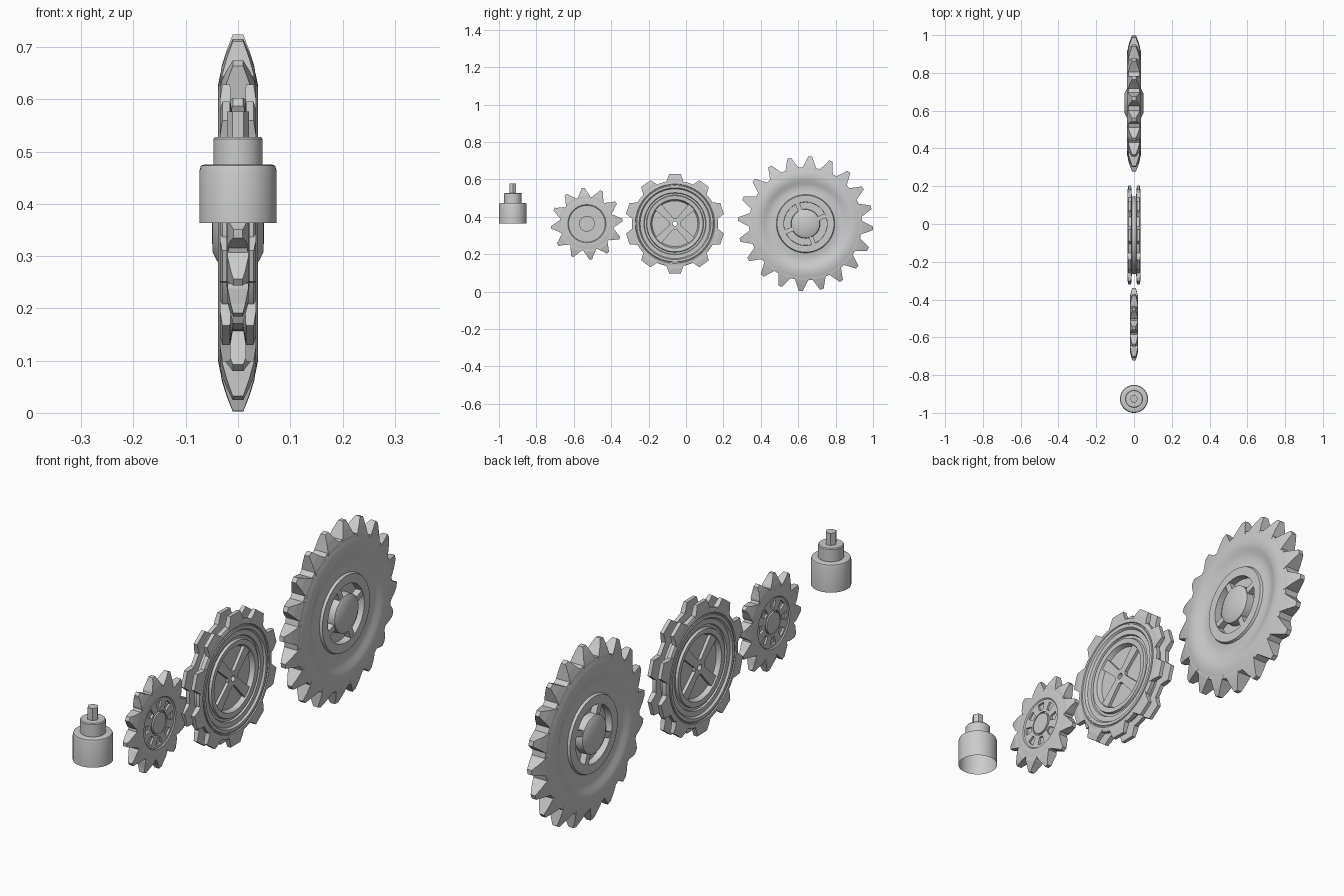
import bpy, bmesh, math
from math import sin, cos, pi, radians

if "Cube" in bpy.data.objects:
    bpy.data.objects.remove(bpy.data.objects["Cube"])

ZC = 0.363


def finish(name, bm, loc, smooth=True):
    bmesh.ops.recalc_face_normals(bm, faces=bm.faces)
    me = bpy.data.meshes.new(name)
    bm.to_mesh(me)
    bm.free()
    ob = bpy.data.objects.new(name, me)
    bpy.context.collection.objects.link(ob)
    ob.location = loc
    if smooth:
        bpy.context.view_layer.objects.active = ob
        ob.select_set(True)
        bpy.ops.object.shade_smooth_by_angle(angle=radians(30))
        ob.select_set(False)
    return ob


def lathe(name, prof, loc, seg=64, axis='X', smooth=True):
    """Spin (radius, height) points around the X or Z axis."""
    bm = bmesh.new()
    rings = []
    for r, h in prof:
        ring = []
        for i in range(1 if r == 0 else seg):
            a = 2 * pi * i / seg
            p = (h, r * cos(a), r * sin(a)) if axis == 'X' else (r * cos(a), r * sin(a), h)
            ring.append(bm.verts.new(p))
        rings.append(ring)
    for A, B in zip(rings, rings[1:]):
        for i in range(seg):
            q = [A[i % len(A)], A[(i + 1) % len(A)], B[(i + 1) % len(B)], B[i % len(B)]]
            bm.faces.new(list(dict.fromkeys(q)))
    return finish(name, bm, loc, smooth)


def wheel(name, half, y, seg=64):
    """Wheel body with the same face profile on both sides."""
    mirrored = [(r, -h) for r, h in reversed(half)]
    return lathe(name, half + mirrored, (0, y, ZC), seg)


def radial_blocks(name, y, count, start, sections):
    """Repeated lofted blocks; sections are (radius, half width, x0, x1)."""
    bm = bmesh.new()
    for k in range(count):
        a = radians(start) + 2 * pi * k / count
        c, s = cos(a), sin(a)
        loops = []
        for r, w, x0, x1 in sections:
            loops.append([bm.verts.new((x, r * c - t * s, r * s + t * c))
                          for x, t in ((x0, -w), (x1, -w), (x1, w), (x0, w))])
        for A, B in zip(loops, loops[1:]):
            for i in range(4):
                bm.faces.new((A[i], A[(i + 1) % 4], B[(i + 1) % 4], B[i]))
        bm.faces.new(loops[0])
        bm.faces.new(loops[-1])
    return finish(name, bm, (0, y, ZC), False)


# Stepped shaft cap, open underneath, with hexagonal pin
lathe("shaft_cap", [(.074, ZC), (.074, .463), (.071, .473), (.066, .475), (.047, .475),
                    (.047, .524), (.044, .528), (0, .528)], (0, -.926, 0), 40, 'Z')
lathe("hex_pin", [(.021, .526), (.021, .577), (0, .577)], (0, -.926, 0), 6, 'Z', False)

# Small sprocket
Y = -.53
wheel("small_wheel", [(0, .020), (.042, .020), (.042, .010), (.048, .010), (.048, .018),
                      (.058, .018), (.058, .010), (.088, .010), (.088, .018), (.098, .018),
                      (.102, .022), (.118, .022), (.135, .020), (.145, .018)], Y, 48)
radial_blocks("small_wheel_teeth", Y, 12, 96, [(.132, .036, -.020, .020), (.150, .030, -.020, .020),
                                               (.176, .015, -.014, .014), (.192, .008, -.009, .009)])
radial_blocks("small_wheel_ribs", Y, 8, 22.5, [(.055, .013, -.018, .018), (.090, .018, -.018, .018)])

# Middle twin-rim wheel
Y = -.059
wheel("middle_wheel", [(.012, .020), (.030, .020), (.030, .008), (.122, .008), (.130, .026),
                       (.150, .028), (.153, .018), (.163, .018), (.166, .025), (.186, .025),
                       (.192, .033), (.204, .033), (.206, .030), (.210, .030), (.212, .034),
                       (.222, .034), (.230, .030), (.230, .014), (.205, .010)], Y)
lathe("middle_wheel_bore", [(.012, -.020), (.012, .020)], (0, Y, ZC), 64)
radial_blocks("middle_wheel_spokes", Y, 4, 45, [(.026, .015, -.020, .020), (.133, .022, -.020, .020)])
for side, x0, x1, t0, t1 in (("right", .014, .034, .015, .030), ("left", -.034, -.014, -.030, -.015)):
    radial_blocks("middle_wheel_teeth_" + side, Y, 10, 90,
                  [(.215, .050, x0, x1), (.240, .040, x0, x1), (.265, .031, t0, t1)])

# Large toothed wheel
Y = .639
wheel("large_wheel", [(0, .050), (.055, .049), (.076, .038), (.078, .008), (.115, .008),
                      (.116, .036), (.152, .036), (.156, .026), (.175, .023), (.195, .023),
                      (.212, .027), (.228, .034), (.245, .038), (.265, .038), (.285, .034),
                      (.302, .029)], Y, 80)
radial_blocks("large_wheel_bars", Y, 4, 22, [(.070, .012, -.034, .034), (.120, .012, -.034, .034)])
radial_blocks("large_wheel_teeth", Y, 20, 86, [(.280, .042, -.034, .034), (.300, .036, -.031, .031),
                                               (.330, .023, -.022, .022), (.361, .010, -.010, .010)])
